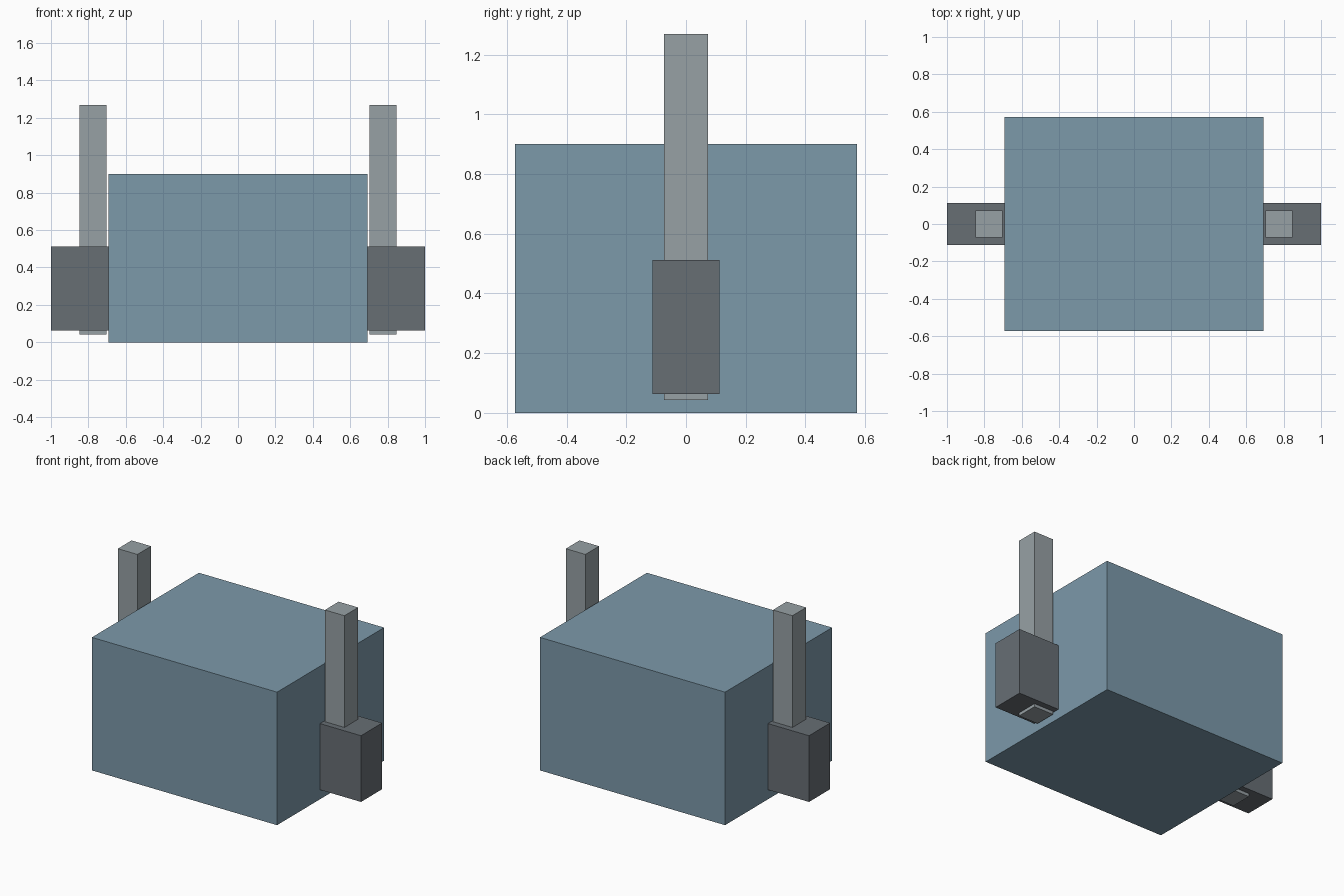
import bpy

if "Cube" in bpy.data.objects:
    bpy.data.objects.remove(bpy.data.objects["Cube"])


def material(name, rgb):
    m = bpy.data.materials.new(name)
    m.diffuse_color = (*rgb, 1.0)
    m.use_nodes = True
    m.node_tree.nodes["Principled BSDF"].inputs["Base Color"].default_value = m.diffuse_color
    return m


def box(name, x, y, z, mat):
    """Box spanning the given (min, max) ranges."""
    bpy.ops.mesh.primitive_cube_add(
        size=1, location=[(a + b) / 2 for a, b in (x, y, z)])
    obj = bpy.context.object
    obj.name = name
    obj.scale = [b - a for a, b in (x, y, z)]
    bpy.ops.object.transform_apply(location=False, rotation=False, scale=True)
    obj.data.materials.append(mat)
    return obj


blue = material("dusty_blue", (0.202, 0.319, 0.402))
light_grey = material("light_grey", (0.310, 0.356, 0.376))
dark_grey = material("dark_grey", (0.136, 0.156, 0.175))

# Main block
box("body", (-0.693, 0.693), (-0.572, 0.572), (0, 0.9), blue)

# Side brackets with upright posts running through them
for side, s in (("left", -1), ("right", 1)):
    box(side + "_bracket", sorted((s * 0.55, s * 1.0)),
        (-0.113, 0.113), (0.064, 0.512), dark_grey)
    box(side + "_post", sorted((s * 0.702, s * 0.848)),
        (-0.073, 0.073), (0.043, 1.268), light_grey)
